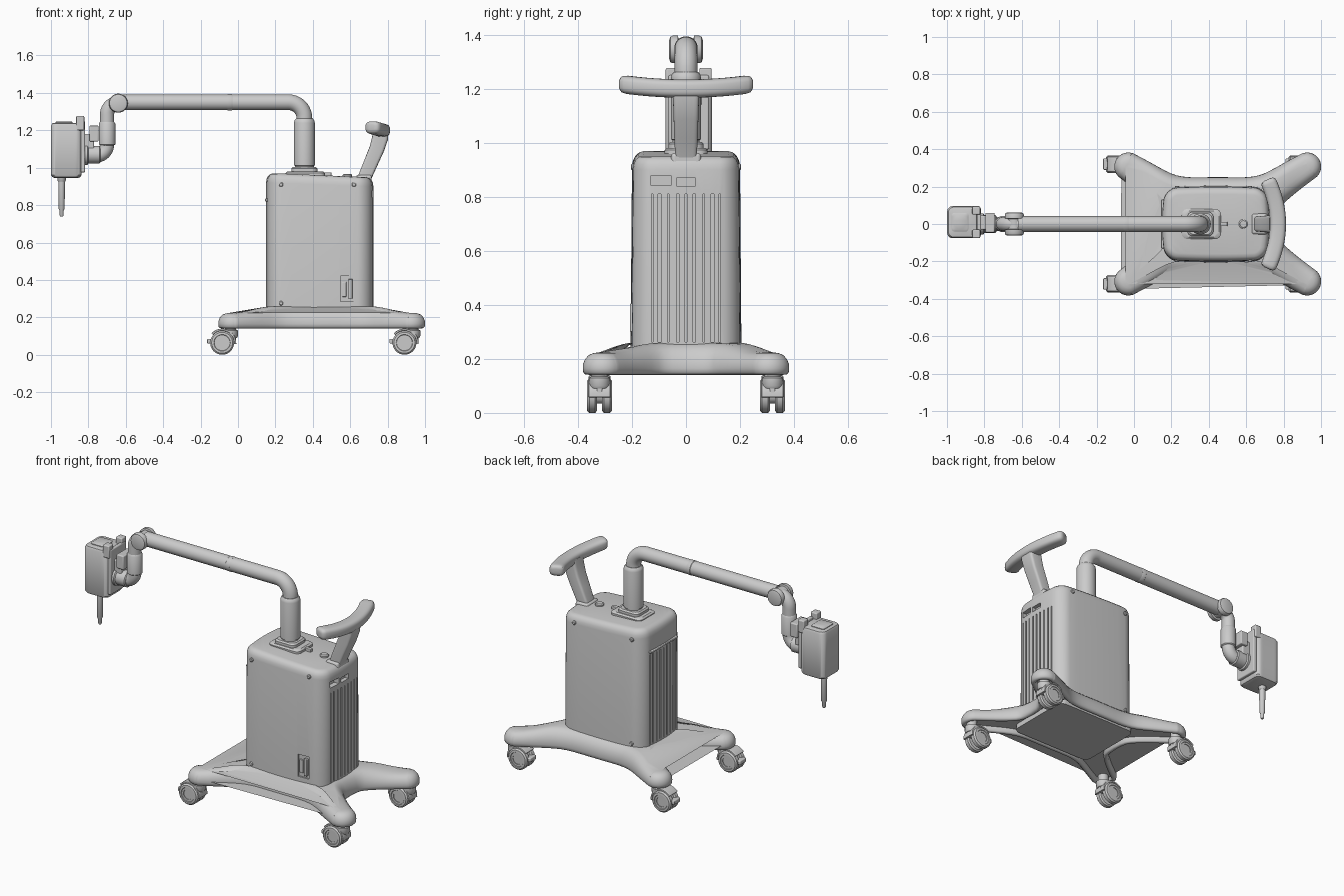
import bpy, bmesh
from math import sin, cos, pi, radians, copysign
from mathutils import Vector, Matrix

if "Cube" in bpy.data.objects:
    bpy.data.objects.remove(bpy.data.objects["Cube"])


def finish(name, bm, angle=35, bevel=0):
    bmesh.ops.recalc_face_normals(bm, faces=bm.faces)
    me = bpy.data.meshes.new(name)
    bm.to_mesh(me)
    bm.free()
    ob = bpy.data.objects.new(name, me)
    bpy.context.collection.objects.link(ob)
    if bevel:
        m = ob.modifiers.new("bevel", 'BEVEL')
        m.width, m.segments = bevel, 3
    smooth(ob, angle)
    return ob


def smooth(ob, angle=35):
    bpy.ops.object.select_all(action='DESELECT')
    ob.select_set(True)
    bpy.context.view_layer.objects.active = ob
    bpy.ops.object.shade_smooth_by_angle(angle=radians(angle))


def loft(name, rings, angle=35):
    bm = bmesh.new()
    vs = [[bm.verts.new(p) for p in r] for r in rings]
    n = len(vs[0])
    for a, b in zip(vs, vs[1:]):
        for i in range(n):
            bm.faces.new((a[i], a[(i + 1) % n], b[(i + 1) % n], b[i]))
    caps = [bm.faces.new(vs[0]), bm.faces.new(vs[-1])]
    bmesh.ops.triangulate(bm, faces=caps)
    return finish(name, bm, angle)


def add_box(bm, x, y, z):
    s = Matrix.Diagonal((x[1] - x[0], y[1] - y[0], z[1] - z[0], 1))
    c = Matrix.Translation(((x[0] + x[1]) / 2, (y[0] + y[1]) / 2, (z[0] + z[1]) / 2))
    bmesh.ops.create_cube(bm, size=1, matrix=c @ s)


def box(name, x, y, z, bevel=0.006):
    bm = bmesh.new()
    add_box(bm, x, y, z)
    return finish(name, bm, 35, bevel)


def lathe(name, loc, profile, axis='Z', n=32):
    """profile: (radius, distance along axis)"""
    rings = []
    for r, h in profile:
        ring = []
        for i in range(n):
            a, b = r * cos(2 * pi * i / n), r * sin(2 * pi * i / n)
            v = (a, b, h) if axis == 'Z' else (a, h, b) if axis == 'Y' else (h, a, b)
            ring.append(Vector(loc) + Vector(v))
        rings.append(ring)
    return loft(name, rings)


def sweep(name, path, sizes, up=(0, 1, 0), power=2, n=28):
    path, up = [Vector(p) for p in path], Vector(up)
    rings = []
    for i, p in enumerate(path):
        t = (path[min(i + 1, len(path) - 1)] - path[max(i - 1, 0)]).normalized()
        side = t.cross(up).normalized()
        a, b = sizes[i] if isinstance(sizes, list) else sizes
        sq = lambda v: copysign(abs(v) ** (2 / power), v)
        rings.append([p + side * a * sq(cos(2 * pi * k / n)) + up * b * sq(sin(2 * pi * k / n)) for k in range(n)])
    return loft(name, rings, 40)


def fillet(pts, r, n=10):
    """round the right-angled corners of a path"""
    pts = [Vector(p) for p in pts]
    out = [pts[0]]
    for a, p, b in zip(pts, pts[1:], pts[2:]):
        d1, d2 = (a - p).normalized(), (b - p).normalized()
        c = p + (d1 + d2) * r
        out += [c - r * (d2 * cos(k * pi / 2 / n) + d1 * sin(k * pi / 2 / n)) for k in range(n + 1)]
    return out + [pts[-1]]


def rounded(cx, cy, hx, hy, r, z, bx=0, by=0, tilt=0):
    """rounded rectangle ring with slightly convex sides"""
    pts = []
    for q, (sx, sy) in enumerate([(1, 1), (-1, 1), (-1, -1), (1, -1)]):
        for k in range(8):
            a = (q + k / 7) * pi / 2
            pts.append((sx * (hx - r) + r * cos(a), sy * (hy - r) + r * sin(a)))
        end, nxt = pts[-1], [(-hx + r, hy), (-hx, -hy + r), (hx - r, -hy), (hx, hy - r)][q]
        pts += [(end[0] + (nxt[0] - end[0]) * k / 8, end[1] + (nxt[1] - end[1]) * k / 8) for k in range(1, 8)]
    return [(cx + x * (1 - bx * (y / hy) ** 2), cy + y * (1 - by * (x / hx) ** 2), z - tilt * (x / hx + 1) / 2)
            for x, y in pts]


# Four-legged base: smooth cross outline, lofted through inset rings
CX, TIP = 0.4475, (0.478, 0.307)
quarter = [(0.325, 0.05), (0.345, 0.10), (0.40, 0.152), (0.46, 0.2)]
quarter += [(TIP[0] + 0.075 * cos(radians(a)), TIP[1] + 0.075 * sin(radians(a))) for a in range(-54, 119, 12)]
quarter += [(0.36, 0.329), (0.28, 0.285), (0.22, 0.26), (0.15, 0.25), (0.05, 0.25)]
mirror = [(-x, y) for x, y in reversed(quarter)]
ctrl = quarter + mirror + [(-x, -y) for x, y in quarter + mirror]
ctrl = [Vector((x, y, 0)) for x, y in ctrl]
N = len(ctrl)
outline = []
for i in range(N):
    a, b, c, d = (ctrl[(i + k) % N] for k in (-1, 0, 1, 2))
    for t in (0, 0.5):
        outline.append(0.5 * (2 * b + (c - a) * t + (2 * a - 5 * b + 4 * c - d) * t * t + (3 * b - a - 3 * c + d) * t ** 3))


def base_ring(inset, z, lift):
    ring, M = [], len(outline)
    for i, p in enumerate(outline):
        t = (outline[(i + 1) % M] - outline[i - 1]).normalized()
        q = p + Vector((-t.y, t.x, 0)) * inset
        s = max(0, min(1, (0.47 - abs(q.x)) / 0.2))
        ring.append((q.x + CX, q.y, z + lift * s * s * (3 - 2 * s)))
    return ring


loft("base", [base_ring(*r) for r in [
    (0.032, 0.172, 0), (0.03, 0.147, 0), (0.022, 0.141, 0), (0.01, 0.142, 0), (0.002, 0.15, 0), (0, 0.165, 0),
    (0.001, 0.18, 0.008), (0.008, 0.198, 0.015), (0.022, 0.214, 0.022), (0.04, 0.221, 0.03), (0.06, 0.224, 0.034)]], 50)
loft("base_bottom_plate", [rounded(CX, 0, 0.27, 0.21, 0.04, z) for z in (0.142, 0.18)])

# Cabinet body with vertical vent grooves in both ends
BX = 0.437
body = loft("cabinet", [rounded(BX, 0, 0.287 - i, 0.205 - i - t, 0.07 - i, z, 0.06, 0.04, s) for i, t, z, s in [
    (0, 0, 0.22, 0), (0, 0, 0.26, 0), (0, 0.005, 0.92, 0.02), (0.003, 0.005, 0.94, 0.02), (0.01, 0.005, 0.955, 0.02),
    (0.022, 0.005, 0.966, 0.02), (0.04, 0.005, 0.97, 0.02)]])
cut = bmesh.new()
for s in (-1, 1):
    for y, w in [(-0.125, 0.006), (-0.098, 0.01), (-0.065, 0.006), (-0.03, 0.01), (0.0, 0.006), (0.03, 0.01),
                 (0.065, 0.006), (0.098, 0.01), (0.125, 0.006)]:
        add_box(cut, sorted((BX + s * 0.266, BX + s * 0.33)), (y - w / 2, y + w / 2), (0.262, 0.81))
add_box(cut, (0.69, 0.8), (-0.13, -0.055), (0.842, 0.878))
add_box(cut, (0.70, 0.8), (-0.035, 0.035), (0.84, 0.87))
add_box(cut, (0.548, 0.622), (-0.3, -0.193), (0.285, 0.42))
cutter = finish("groove_cutter", cut)
cutter.hide_render = True
m = body.modifiers.new("grooves", 'BOOLEAN')
m.operation, m.object, m.solver = 'DIFFERENCE', cutter, 'EXACT'
bpy.context.view_layer.objects.active = body
bpy.ops.object.modifier_apply(modifier=m.name)
bpy.data.objects.remove(cutter)
smooth(body)
box("power_switch", (0.59, 0.612), (-0.207, -0.19), (0.30, 0.405), 0.004)
box("socket_cover", (0.555, 0.58), (-0.2, -0.19), (0.31, 0.39), 0.003)
box("left_vent_cap", (0.145, 0.17), (-0.13, 0.13), (0.82, 0.835), 0.004)
for s in (-1, 1):
    for x, z in [(0.23, 0.91), (0.62, 0.91), (0.23, 0.275)]:
        lathe("screw_cap", (x, 0, z), [(0.012, s * 0.185), (0.012, s * 0.2), (0.008, s * 0.204)], 'Y', 16)

# Column on the cabinet top
loft("column_plate", [rounded(0.36, 0, 0.105 - i, 0.08 - i, 0.03, z) for i, z in [(0, 0.94), (0, 0.972), (0.01, 0.98)]])
loft("column_clamp", [rounded(0.355, 0, 0.07 - i, 0.065 - i, 0.03, z) for i, z in [(0, 0.97), (0, 0.995), (0.008, 1.003)]])
lathe("column", (0.355, 0, 0), [(0.05, 0.96), (0.05, 1.01), (0.056, 1.012), (0.056, 1.24), (0.053, 1.252), (0.045, 1.262)])
lathe("top_knob", (0.585, 0, 0), [(0.025, 0.93), (0.025, 0.962), (0.018, 0.967)], n=20)
box("cable_clip", (0.43, 0.50), (-0.012, 0.012), (0.95, 0.975), 0.004)

# Horizontal arm, joint and dropping wrist
sweep("arm", fillet([(0.355, 0, 1.24), (0.355, 0, 1.35), (-0.62, 0, 1.35)], 0.085), (0.042, 0.042))
lathe("arm_sleeve", (0, 0, 1.35), [(0.036, -0.62), (0.039, -0.06), (0.0435, -0.055), (0.0435, -0.035), (0.042, -0.03)], 'X')
lathe("arm_joint", (-0.64, 0, 1.345), [(0.035, -0.062), (0.047, -0.058), (0.051, -0.05), (0.051, -0.03), (0.04, -0.028),
      (0.04, 0.028), (0.051, 0.03), (0.051, 0.05), (0.047, 0.058), (0.035, 0.062)], 'Y')
sweep("wrist", fillet([(-0.62, 0, 1.345), (-0.70, 0, 1.345), (-0.70, 0, 1.065), (-0.835, 0, 1.065)], 0.06), (0.038, 0.038))
lathe("wrist_collar", (-0.70, 0, 0), [(0.038, 1.12), (0.044, 1.125), (0.044, 1.235), (0.038, 1.245)])
lathe("wrist_flange", (0, 0, 1.07), [(0.04, -0.735), (0.047, -0.74), (0.047, -0.80), (0.055, -0.805), (0.055, -0.83)], 'X')

# Instrument head with probe
box("head_backplate", (-0.84, -0.818), (-0.065, 0.085), (0.975, 1.25))
for y in (-0.075, 0.05):
    box("head_hook", (-0.865, -0.822), (y, y + 0.045), (1.20, 1.277))
loft("head", [rounded(-0.918, 0.01, 0.081 - i, 0.086 - i, 0.03, z) for i, z in [
    (0.02, 0.945), (0.006, 0.95), (0, 0.96), (0, 1.225), (0.006, 1.237), (0.014, 1.24)]])
loft("head_top_cap", [rounded(-0.93, 0.01, 0.045 - i, 0.05 - i, 0.015, z) for i, z in [(0, 1.23), (0, 1.244), (0.006, 1.248)]])
box("connector_block", (-0.795, -0.745), (-0.045, 0.06), (1.14, 1.225))
box("connector_mount", (-0.825, -0.77), (-0.03, 0.045), (1.09, 1.18))
lathe("probe", (-0.943, 0.01, 0), [(0.024, 0.96), (0.022, 0.93), (0.018, 0.925), (0.016, 0.78), (0.011, 0.77),
      (0.011, 0.745), (0.007, 0.738)], n=20)

# Push handle
sweep("handle_post", [(0.655, 0, 0.87), (0.678, 0, 0.95), (0.712, 0, 1.03), (0.742, 0, 1.10), (0.760, 0, 1.16), (0.765, 0, 1.2)],
      [(0.034, 0.036), (0.036, 0.04), (0.038, 0.044), (0.040, 0.046), (0.043, 0.048), (0.04, 0.05)], power=6)
ts = [-1, -0.99, -0.96, -0.9] + [k / 10 for k in range(-8, 9)] + [0.9, 0.96, 0.99, 1]
taper = {1: 0.4, 0.99: 0.7, 0.96: 0.92}
sweep("handle_bar", [(0.77 - 0.057 * t * t, 0.238 * t, 1.2 + 0.017 * t * t) for t in ts],
      [(0.043 * taper.get(abs(t), 1), 0.034 * taper.get(abs(t), 1)) for t in ts], up=(0, 0, 1), power=3)
box("handle_foot", (0.63, 0.715), (-0.055, 0.055), (0.88, 0.962), 0.012)

# Twin-wheel casters
for px in (-0.04, 0.935):
    for y in (-0.32, 0.32):
        wx = px - 0.045
        for s in (-1, 1):
            lathe("caster_wheel", (wx, y + s * 0.026, 0.064), [(0.03, s * 0.012), (0.03, s * 0.018), (0.042, s * 0.018),
                  (0.044, s * 0.021), (0.056, s * 0.02), (0.064, s * 0.012), (0.064, s * -0.01), (0.056, s * -0.017)], 'Y')
        lathe("caster_hub", (wx, y, 0.064), [(0.03, -0.04), (0.03, 0.04)], 'Y', 20)
        sweep("caster_hood", [(wx + 0.07 * cos(radians(a)), y, 0.064 + 0.07 * sin(radians(a))) for a in range(-5, 151, 12)],
              (0.006, 0.04), power=6, n=20)
        box("caster_fork", (wx, px + 0.03), (y - 0.011, y + 0.011), (0.06, 0.125))
        lathe("caster_stem", (px, y, 0), [(0.034, 0.09), (0.04, 0.1), (0.04, 0.13), (0.03, 0.135), (0.03, 0.18)], n=20)
        box("caster_brake", (wx - 0.08, wx - 0.045), (y - 0.03, y + 0.03), (0.06, 0.085), 0.005)
